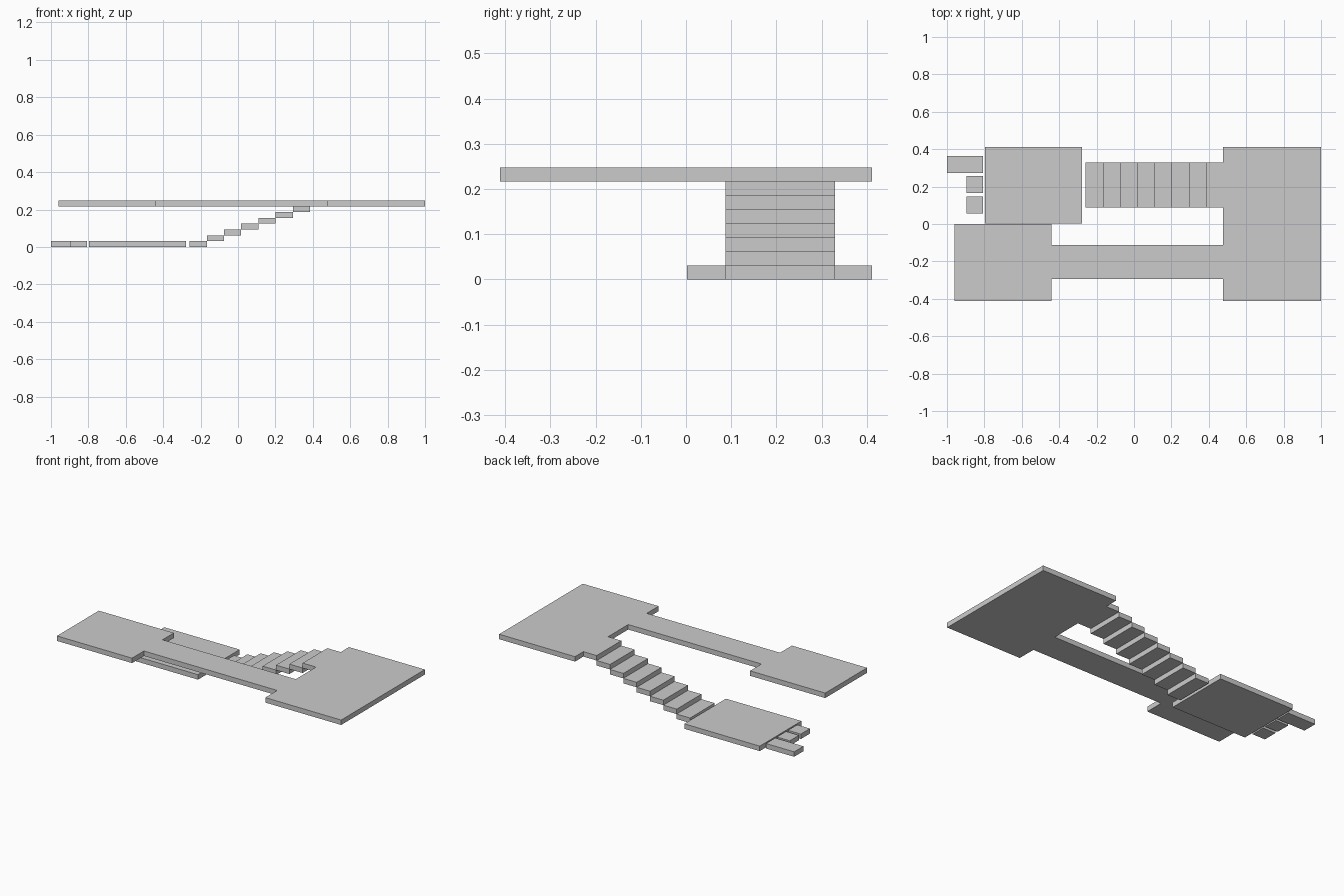
import bpy
import bmesh

cube = bpy.data.objects.get("Cube")
if cube:
    bpy.data.objects.remove(cube, do_unlink=True)

grey = bpy.data.materials.new("plain_grey")
grey.use_nodes = True
COLOUR = (0.6, 0.6, 0.6, 1)
grey.diffuse_color = COLOUR
grey.node_tree.nodes["Principled BSDF"].inputs["Base Color"].default_value = COLOUR

THICK = 0.031           # slab thickness, also the rise of one step
UPPER_Z = 7 * THICK     # underside of the upper floor


def slab(name, outline, z):
    """Extrude a counter-clockwise floor outline upwards into a flat slab."""
    bm = bmesh.new()
    base = bm.faces.new([bm.verts.new((x, y, z)) for x, y in outline])
    top = bmesh.ops.extrude_face_region(bm, geom=[base])["geom"]
    verts = [v for v in top if isinstance(v, bmesh.types.BMVert)]
    bmesh.ops.translate(bm, verts=verts, vec=(0, 0, THICK))
    if not any(f is base for f in bm.faces):
        bm.faces.new([v for v in bm.verts if v not in verts])
    bmesh.ops.recalc_face_normals(bm, faces=bm.faces)
    mesh = bpy.data.meshes.new(name)
    bm.to_mesh(mesh)
    bm.free()
    mesh.materials.append(grey)
    obj = bpy.data.objects.new(name, mesh)
    bpy.context.collection.objects.link(obj)
    return obj


def rect(x0, x1, y0, y1):
    return [(x0, y0), (x1, y0), (x1, y1), (x0, y1)]


# Upper floor: two rooms, a corridor between them and the stair landing
STAIR_Y = (0.087, 0.33)
slab("upper_floor", [
    (-0.96, -0.412), (-0.442, -0.412), (-0.442, -0.295), (0.477, -0.295),
    (0.477, -0.412), (1.0, -0.412), (1.0, 0.412), (0.477, 0.412),
    (0.477, STAIR_Y[1]), (0.385, STAIR_Y[1]), (0.385, STAIR_Y[0]),
    (0.477, STAIR_Y[0]), (0.477, -0.112), (-0.442, -0.112),
    (-0.442, 0.0), (-0.96, 0.0)], UPPER_Z)

# Lower floor
slab("lower_floor", rect(-0.797, -0.277, 0.002, 0.412), 0)

# Stair treads climbing towards the landing
TREAD = 0.092
for i in range(7):
    x = -0.259 + i * TREAD
    slab(f"stair_step_{i + 1}", rect(x, x + TREAD, *STAIR_Y), i * THICK)

# Entrance pads beside the lower floor
slab("long_pad", rect(-1.0, -0.806, 0.272, 0.363), 0)
for name, y in (("middle_pad", 0.166), ("front_pad", 0.057)):
    slab(name, rect(-0.895, -0.806, y, y + 0.09), 0)
